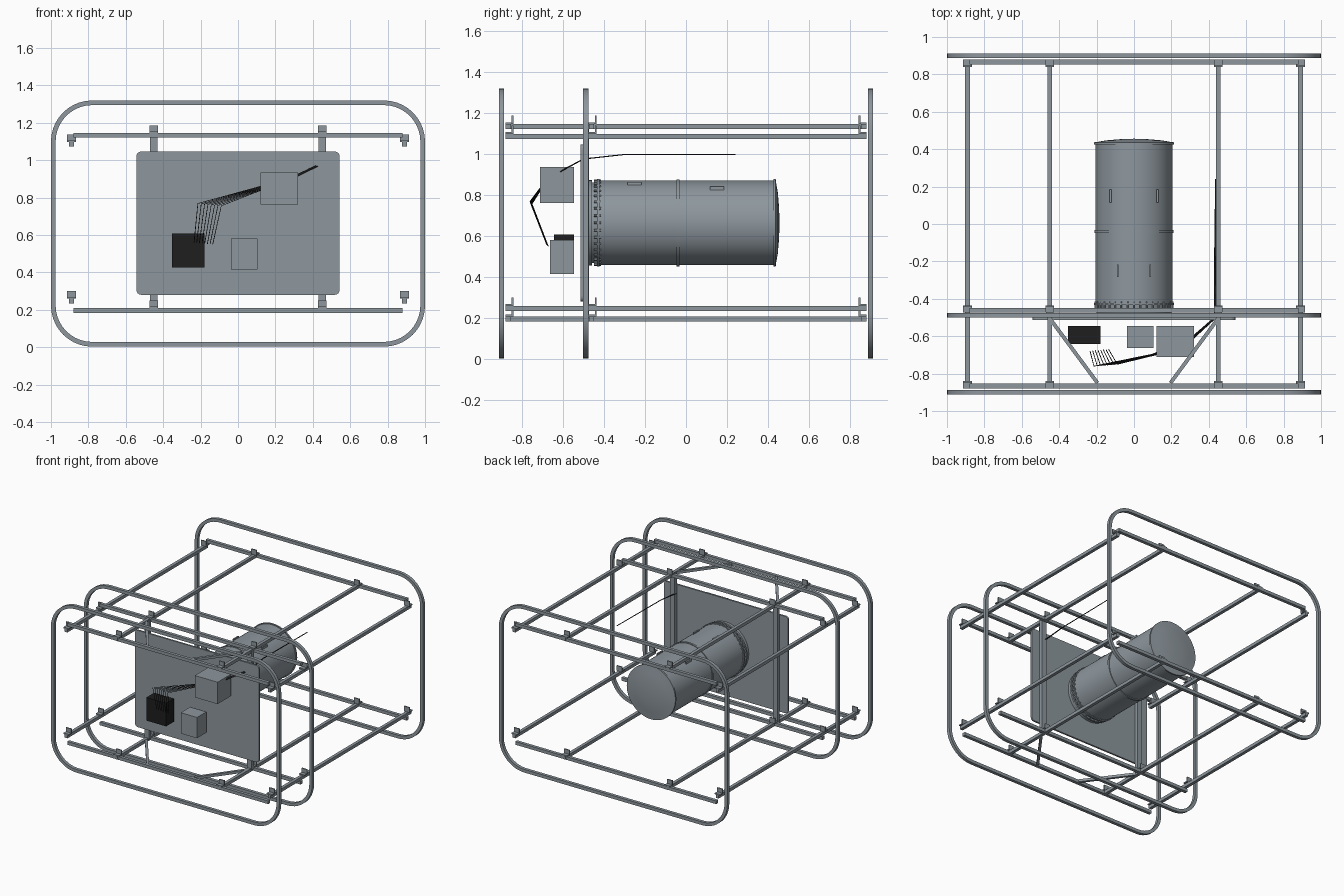
import bpy, bmesh, math
from mathutils import Vector, Matrix

if "Cube" in bpy.data.objects:
    bpy.data.objects.remove(bpy.data.objects["Cube"])


def material(name, rgb):
    m = bpy.data.materials.new(name)
    m.diffuse_color = (*rgb, 1)
    m.use_nodes = True
    m.node_tree.nodes["Principled BSDF"].inputs["Base Color"].default_value = m.diffuse_color
    return m


GREY = material("steel grey", (0.27, 0.31, 0.34))
BLACK = material("matt black", (0.013, 0.013, 0.014))


def finish(name, bm, mat=GREY, smooth=False):
    bmesh.ops.recalc_face_normals(bm, faces=bm.faces)
    me = bpy.data.meshes.new(name)
    bm.to_mesh(me)
    bm.free()
    me.materials.append(mat)
    ob = bpy.data.objects.new(name, me)
    bpy.context.collection.objects.link(ob)
    if smooth:
        bpy.ops.object.select_all(action='DESELECT')
        ob.select_set(True)
        bpy.context.view_layer.objects.active = ob
        bpy.ops.object.shade_smooth_by_angle(angle=math.radians(35))
    return ob


def add_box(bm, x, y, z):
    """Box from (min, max) ranges on each axis."""
    size = Matrix.Diagonal((x[1] - x[0], y[1] - y[0], z[1] - z[0], 1))
    mid = Matrix.Translation((sum(x) / 2, sum(y) / 2, sum(z) / 2))
    bmesh.ops.create_cube(bm, size=1, matrix=mid @ size)


def box(name, x, y, z, mat=GREY):
    bm = bmesh.new()
    add_box(bm, x, y, z)
    return finish(name, bm, mat)


def beam(name, a, b, w=0.025):
    """Square bar between two points."""
    a, b = Vector(a), Vector(b)
    d = b - a
    bm = bmesh.new()
    rot = Matrix.Rotation(math.atan2(d.y, d.x), 4, 'Z')
    bmesh.ops.create_cube(bm, size=1, matrix=Matrix.Translation((a + b) / 2)
                          @ rot @ Matrix.Diagonal((d.length, w, w, 1)))
    return finish(name, bm)


def outline(hw, hh, r, zc, n=10):
    """Rounded rectangle in the xz plane."""
    pts = []
    for k, (sx, sz) in enumerate(((1, 1), (-1, 1), (-1, -1), (1, -1))):
        for i in range(n + 1):
            t = math.pi / 2 * (k + i / n)
            pts.append((sx * (hw - r) + r * math.cos(t),
                        zc + sz * (hh - r) + r * math.sin(t)))
    return pts


def hoop(name, y, w=0.025):
    bm = bmesh.new()
    loops = []
    for inset, dy in ((0, -1), (0, 1), (w, 1), (w, -1)):
        loops.append([bm.verts.new((px, y + dy * w / 2, pz)) for px, pz in
                      outline(1 - inset, 0.658 - inset, 0.22 - inset, 0.661)])
    n = len(loops[0])
    for k in range(4):
        p, q = loops[k], loops[(k + 1) % 4]
        for i in range(n):
            j = (i + 1) % n
            bm.faces.new((p[i], p[j], q[j], q[i]))
    return finish(name, bm, smooth=True)


# Three rounded hoops
for label, y in (("front", -0.899), ("middle", -0.488), ("rear", 0.899)):
    hoop(label + "_hoop", y)

# Cross bars, lengthwise rails and angle brackets
TOP, LOW = 1.133, 0.196
BAR_Y = (("front", -0.866, 1), ("middle", -0.461, 1), ("rear", 0.866, -1))
for level, z in (("upper", TOP), ("lower", LOW)):
    for label, y, s in BAR_Y:
        beam(f"{level}_{label}_cross_bar", (-0.88, y, z), (0.88, y, z))
    outer = TOP - 0.048 if level == "upper" else LOW + 0.051
    for side, sx in (("left", -1), ("right", 1)):
        for place, x, rz in (("outer", 0.89, outer), ("inner", 0.45, z)):
            x *= sx
            beam(f"{level}_{side}_{place}_rail",
                 (x, -0.88, rz), (x, 0.88, rz))
            for label, y, s in BAR_Y:
                bm = bmesh.new()
                xr = (x - 0.023, x + 0.023)
                y0, y1 = sorted((y - s * 0.013, y + s * 0.026))
                add_box(bm, xr, (y0, y1), (rz + 0.012, rz + 0.021))
                p0, p1 = sorted((y + s * 0.017, y + s * 0.026))
                add_box(bm, xr, (p0, p1), (rz + 0.012, rz + 0.053))
                finish(f"{level}_{side}_{place}_{label}_bracket", bm)
        # Diagonal braces
        beam(f"{level}_{side}_brace", (sx * 0.45, -0.505, z),
             (sx * 0.195, -0.85, z), 0.02)

# Mounting panel and its posts
bm = bmesh.new()
for y in (-0.514, -0.5):
    bm.faces.new([bm.verts.new((px, y, pz))
                  for px, pz in outline(0.543, 0.383, 0.025, 0.663, 4)])
bm.faces.ensure_lookup_table()
a, b = (list(f.verts) for f in bm.faces)
for i in range(len(a)):
    j = (i + 1) % len(a)
    bm.faces.new((a[i], a[j], b[j], b[i]))
finish("mounting_panel", bm)
for side, x in (("left", -0.45), ("right", 0.45)):
    box(side + "_panel_post", (x - 0.02, x + 0.02), (-0.5, -0.472), (0.2, 1.14))

# Tank: lathed profile of (radius, y)
CZ, SEG = 0.664, 64
profile = [(0, -0.5), (0.2, -0.5), (0.2, -0.472), (0.208, -0.472), (0.208, -0.458),
           (0.196, -0.458), (0.196, -0.434), (0.213, -0.434), (0.213, -0.422),
           (0.206, -0.422), (0.206, -0.047), (0.212, -0.047), (0.212, -0.031),
           (0.206, -0.031), (0.206, 0.425), (0.213, 0.425), (0.213, 0.437),
           (0.2, 0.438), (0.15, 0.447), (0.08, 0.453), (0, 0.456)]
bm = bmesh.new()
vs = [bm.verts.new((r, y, CZ)) for r, y in profile]
es = [bm.edges.new(p) for p in zip(vs, vs[1:])]
bmesh.ops.spin(bm, geom=vs + es, cent=(0, 0, CZ), axis=(0, 1, 0),
               angle=math.tau, steps=SEG)
bmesh.ops.remove_doubles(bm, verts=bm.verts, dist=0.0005)
finish("tank", bm, smooth=True)

# Flange bolts
bm = bmesh.new()
for i in range(36):
    t = math.tau * i / 36
    m = (Matrix.Translation((0.205 * math.cos(t), -0.431, CZ + 0.205 * math.sin(t)))
         @ Matrix.Rotation(math.pi / 2, 4, 'X'))
    bmesh.ops.create_cone(bm, cap_ends=True, segments=6, radius1=0.006,
                          radius2=0.006, depth=0.034, matrix=m)
finish("flange_bolts", bm)

# Lifting tabs on top of the tank
for x, y in ((0.125, 0.15), (0.087, -0.25)):
    top = CZ + math.sqrt(0.206 ** 2 - x ** 2)
    for side, sx in (("left", -1), ("right", 1)):
        box(f"{side}_tank_tab", (sx * x - 0.005, sx * x + 0.005),
            (y - 0.034, y + 0.034), (top - 0.01, top + 0.013))

# Equipment boxes in front of the panel
box("black_box", (-0.353, -0.18), (-0.642, -0.546), (0.425, 0.608), BLACK)
box("large_grey_box", (0.12, 0.32), (-0.712, -0.546), (0.762, 0.935))
box("small_grey_box", (-0.037, 0.105), (-0.663, -0.546), (0.415, 0.58))

# Fanned cable bundle: first coordinates plus spread in x
route = [(-0.185, -0.675, 0.555, 0.1), (-0.152, -0.755, 0.762, 0.125),
         (0.12, -0.695, 0.85, 0.05), (0.3, -0.62, 0.91, 0.02),
         (0.435, -0.5, 0.975, 0.012), (0.432, -0.3, 0.997, 0.006),
         (0.438, 0.24, 0.998, 0.004)]
for k in range(8):
    f = k / 7 - 0.5
    cu = bpy.data.curves.new("cable", 'CURVE')
    cu.dimensions = '3D'
    cu.bevel_depth = 0.0022
    cu.bevel_resolution = 0
    cu.use_fill_caps = True
    sp = cu.splines.new('POLY')
    sp.points.add(len(route) - 1)
    for p, (x, y, z, spread) in zip(sp.points, route):
        p.co = (x + f * spread, y + f * spread * 0.08, z - f * spread * 0.1, 1)
    cu.materials.append(BLACK)
    ob = bpy.data.objects.new(f"cable_{k + 1}", cu)
    bpy.context.collection.objects.link(ob)
    bpy.ops.object.select_all(action='DESELECT')
    ob.select_set(True)
    bpy.context.view_layer.objects.active = ob
    bpy.ops.object.convert(target='MESH')
